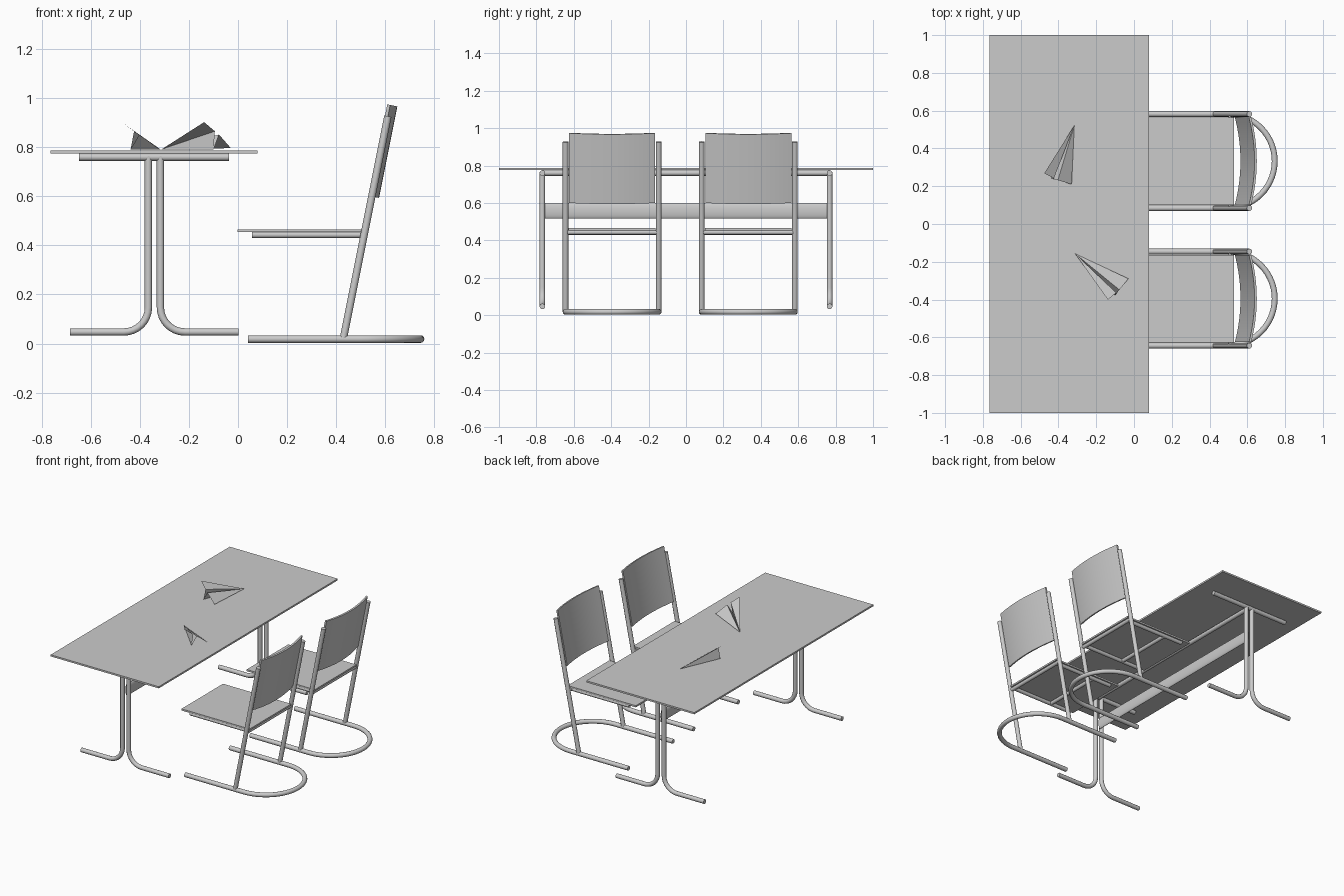
import bpy, math
from mathutils import Vector, Matrix

if "Cube" in bpy.data.objects:
    bpy.data.objects.remove(bpy.data.objects["Cube"])


def mesh_object(name, verts, faces, smooth=False):
    me = bpy.data.meshes.new(name)
    me.from_pydata(verts, [], faces)
    ob = bpy.data.objects.new(name, me)
    bpy.context.collection.objects.link(ob)
    if smooth:
        smooth_object(ob)
    return ob


def smooth_object(ob):
    bpy.ops.object.select_all(action='DESELECT')
    ob.select_set(True)
    bpy.context.view_layer.objects.active = ob
    bpy.ops.object.shade_smooth_by_angle(angle=math.radians(40))


def box(name, lo, hi):
    v = [(x, y, z) for x in (lo[0], hi[0]) for y in (lo[1], hi[1]) for z in (lo[2], hi[2])]
    f = [(0, 1, 3, 2), (4, 6, 7, 5), (0, 4, 5, 1), (2, 3, 7, 6), (0, 2, 6, 4), (1, 5, 7, 3)]
    return mesh_object(name, v, f)


def tube(name, points, r=0.015):
    cu = bpy.data.curves.new(name, 'CURVE')
    cu.dimensions = '3D'
    cu.bevel_depth = r
    cu.bevel_resolution = 4
    cu.use_fill_caps = True
    sp = cu.splines.new('POLY')
    sp.points.add(len(points) - 1)
    for p, co in zip(sp.points, points):
        p.co = (*co, 1)
    tmp = bpy.data.objects.new(name, cu)
    bpy.context.collection.objects.link(tmp)
    bpy.context.view_layer.update()
    me = bpy.data.meshes.new_from_object(tmp.evaluated_get(bpy.context.evaluated_depsgraph_get()))
    bpy.data.objects.remove(tmp)
    ob = bpy.data.objects.new(name, me)
    bpy.context.collection.objects.link(ob)
    smooth_object(ob)
    return ob


def arc(cx, cy, r, a0, a1, n):
    return [(cx + r * math.cos(math.radians(a0 + (a1 - a0) * i / n)),
             cy + r * math.sin(math.radians(a0 + (a1 - a0) * i / n))) for i in range(n + 1)]


# --- Table ---
TX = -0.341
box("table_top", (-0.765, -1, 0.775), (0.08, 1, 0.787))
tube("top_rail", [(TX, -0.768, 0.76), (TX, 0.768, 0.76)])
for y in (-0.768, 0.768):
    tube("cross_rail", [(-0.648, y, 0.76), (-0.036, y, 0.76)])
    for s in (-1, 1):
        # bent leg: upright, quarter bend, foot
        bend = arc(0.0245 + 0.1, 0.147, 0.1, 180, 270, 8)
        path = [(0.0245, 0.765)] + bend + [(0.344, 0.047)]
        tube("table_leg", [(TX + s * px, y, pz) for px, pz in path])

# flattened open stretcher between the leg pairs
N = 24
ring = [(TX + 0.011 * math.cos(2 * math.pi * i / N), 0.558 + 0.042 * math.sin(2 * math.pi * i / N))
        for i in range(N)]
mesh_object("stretcher", [(x, y, z) for y in (-0.755, 0.755) for x, z in ring],
            [(i, (i + 1) % N, N + (i + 1) % N, N + i) for i in range(N)], True)


# --- Chairs ---
SLOPE = 0.2
up = Vector((SLOPE, 0, 1)).normalized()
back = Vector((1, 0, -SLOPE)).normalized()


def leg_point(z, y):
    return Vector((0.43 + SLOPE * (z - 0.02), y, z))


def chair(cy):
    w = 0.249
    # floor runner: two straights joined by a half circle
    tube("chair_base", [(0.04, cy - w, 0.018)]
         + [(x, y, 0.018) for x, y in arc(0.496, cy, w, -90, 90, 28)]
         + [(0.04, cy + w, 0.018)], 0.0155)
    for s in (-1, 1):
        tube("chair_upright", [leg_point(0.02, cy + s * w), leg_point(0.927, cy + s * w)])
        tube("seat_side_rail", [(0.057, cy + s * 0.216, 0.443), (0.51, cy + s * 0.216, 0.443)], 0.013)
    tube("seat_rear_rail", [(0.513, cy - w, 0.443), (0.513, cy + w, 0.443)], 0.013)
    tube("seat_cross_rail", [(0.2, cy - 0.216, 0.443), (0.2, cy + 0.216, 0.443)], 0.013)
    box("seat", (-0.003, cy - 0.232, 0.454), (0.53, cy + 0.232, 0.466))

    # curved backrest, hollow side towards the sitter
    n, prof = 16, []
    for off in (-0.012, 0.0):
        row = []
        for i in range(n + 1):
            t = -1 + 2 * i / n
            row.append((off + 0.03 * (1 - t * t), cy + 0.23 * t))
        prof += row if off < 0 else row[::-1]
    verts = []
    for z in (0.6, 0.973):
        o = leg_point(z, 0)
        verts += [o + back * d + Vector((0, y, 0)) for d, y in prof]
    m = len(prof)
    faces = [(i, (i + 1) % m, m + (i + 1) % m, m + i) for i in range(m)]
    for b in (0, m):
        faces += [(b + i, b + i + 1, b + m - 2 - i, b + m - 1 - i)[::1 if b else -1] for i in range(n)]
    ob = mesh_object("backrest", verts, faces, True)


for cy in (-0.395, 0.333):
    chair(cy)

# --- Paper planes: nose, left tip, left fold, keel, right fold, right tip ---
plane = [(0, 0, 0), (-0.159, -0.254, 0.111), (-0.108, -0.28, 0.074), (-0.122, -0.28, 0),
         (-0.087, -0.29, 0.06), (-0.014, -0.312, 0.005)]
for nose, turn in (((-0.316, 0.522, 0.792), 0), ((-0.312, -0.157, 0.792), 67.5)):
    ob = mesh_object("paper_plane", plane, [(0, i, i + 1) for i in range(1, 5)])
    ob.matrix_world = Matrix.Translation(nose) @ Matrix.Rotation(math.radians(turn), 4, 'Z')
